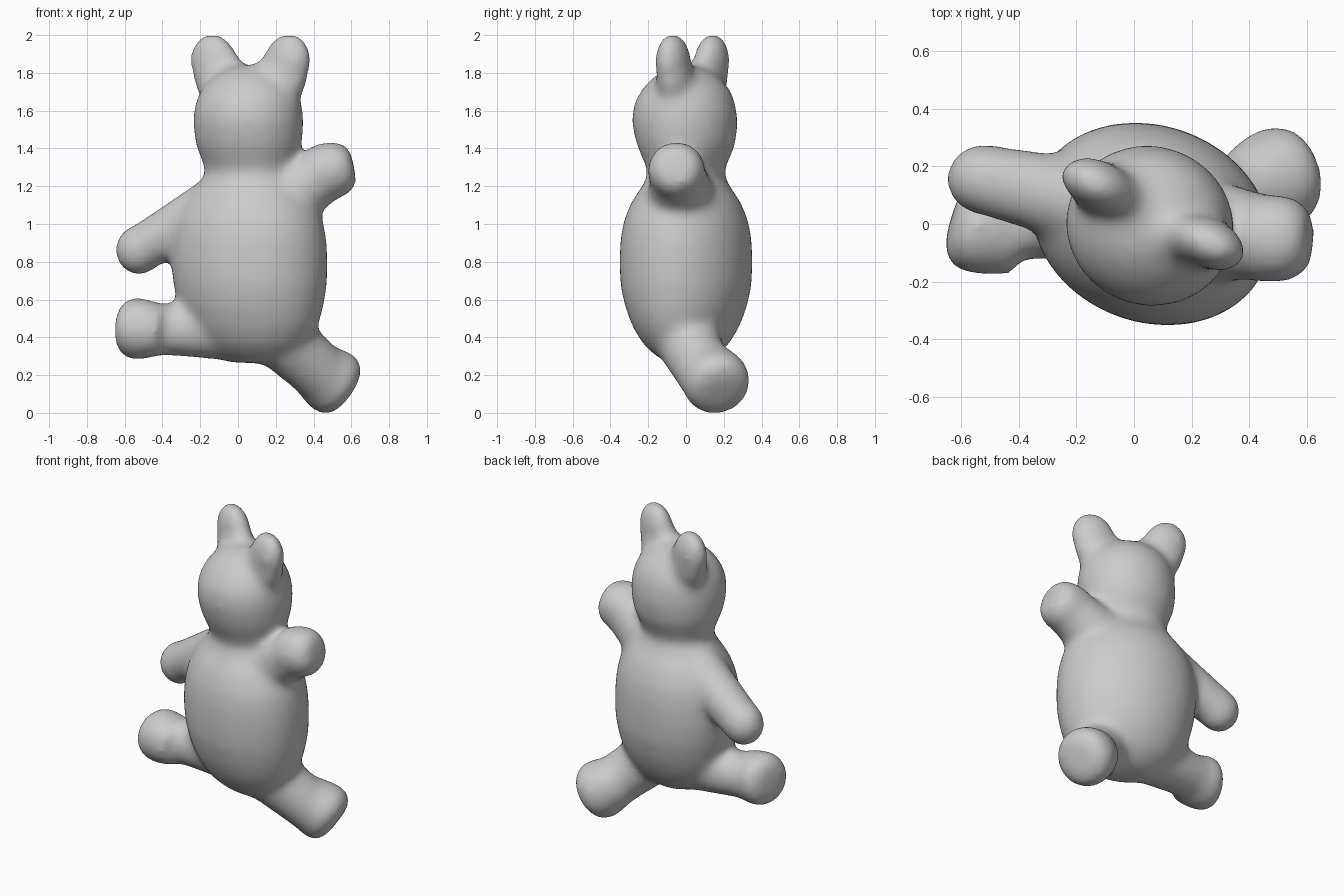
import bpy, bmesh
from math import sin, cos, tau, radians
from mathutils import Vector, Matrix

if "Cube" in bpy.data.objects:
    bpy.data.objects.remove(bpy.data.objects["Cube"])

bm = bmesh.new()
TWIST = Matrix.Rotation(radians(-20), 3, 'Z')


def lathe(rings, sides=40):
    """Stack of elliptical rings (z, centre x, centre y, radius x, radius y)."""
    loops = []
    for z, cx, cy, rx, ry in rings:
        loops.append([bm.verts.new(TWIST @ Vector((rx * cos(tau * i / sides),
                      ry * sin(tau * i / sides), 0)) + Vector((cx, cy, z)))
                      for i in range(sides)])
    for a, b in zip(loops, loops[1:]):
        for i in range(sides):
            j = (i + 1) % sides
            bm.faces.new((a[i], a[j], b[j], b[i]))
    bm.faces.new(loops[0][::-1])
    bm.faces.new(loops[-1])


def ball(center, radii, rot=None):
    m = Matrix.Translation(center) @ (rot or Matrix()) @ Matrix.Diagonal((*radii, 1))
    bmesh.ops.create_uvsphere(bm, u_segments=24, v_segments=16, radius=1, matrix=m)


def limb(start, end, r1, r2):
    """Tapered limb with a flat end."""
    a, b = Vector(start), Vector(end)
    d = b - a
    m = Matrix.Translation((a + b) / 2) @ d.to_track_quat('Z', 'Y').to_matrix().to_4x4()
    bmesh.ops.create_cone(bm, cap_ends=True, segments=28, radius1=r1, radius2=r2,
                          depth=d.length, matrix=m)


def pad(center, normal, r, steps):
    """Rounded foot or paw: cones through (offset along normal, radius scale)."""
    c, n = Vector(center), Vector(normal).normalized()
    for (o1, s1), (o2, s2) in zip(steps, steps[1:]):
        limb(c + n * (o1 - .006), c + n * o2, r * s1, r * s2)


# torso and head
lathe([(.265, .09, 0, .14, .09), (.30, .09, 0, .22, .15), (.36, .08, 0, .295, .215),
       (.45, .075, 0, .355, .27), (.55, .07, 0, .39, .31), (.67, .065, 0, .415, .338),
       (.80, .06, 0, .425, .343), (.92, .06, 0, .418, .338), (1.02, .06, 0, .40, .32),
       (1.12, .06, 0, .35, .28), (1.20, .06, 0, .285, .225), (1.27, .06, 0, .235, .192),
       (1.34, .058, 0, .255, .225), (1.42, .056, 0, .285, .26), (1.54, .055, -.007, .296, .281),
       (1.64, .055, -.007, .286, .268), (1.72, .055, 0, .25, .228), (1.78, .055, 0, .19, .17),
       (1.82, .055, 0, .12, .11), (1.84, .055, 0, .05, .05)])

# ears, with wide roots
turn = Matrix.Rotation(radians(-24), 4, 'Z')
for side, x, y, lean in ((-1, -.127, .137, -16), (1, .26, -.067, 16)):
    rot = turn @ Matrix.Rotation(radians(lean), 4, 'Y')
    ball((x, y, 1.857), (.136, .088, .158), rot)
    ball((x - side * .012, y * .9, 1.77), (.126, .095, .14), rot)
    ball((x - side * .075, y * .7, 1.785), (.11, .085, .125), rot)

# arms, with round hands
limb((-.08, .055, 1.125), (-.51, .153, .872), .155, .125)
ball((-.525, .155, .862), (.128, .125, .135))
limb((.22, -.02, 1.12), (.49, -.05, 1.285), .185, .143)
pad((.49, -.05, 1.283), (.96, -.02, .2), .155,
    ((-.08, .98), (0, 1), (.05, .97), (.09, .86), (.125, .6)))

# legs, with rounded feet
FOOT = ((-.17, .78), (-.05, .98), (0, 1), (.04, .94), (.07, .78), (.085, .5))
limb((.03, .03, .435), (-.50, .01, .443), .165, .13)
pad((-.552, -.005, .447), (-.93, .28, .05), .168, FOOT)
limb((.16, -.04, .46), (.50, .135, .155), .175, .15)
pad((.518, .165, .153), (.80, .22, -.55), .183, FOOT)

bmesh.ops.recalc_face_normals(bm, faces=bm.faces)
mesh = bpy.data.meshes.new("plush_bear")
bm.to_mesh(mesh)
bm.free()
bear = bpy.data.objects.new("plush_bear", mesh)
bpy.context.collection.objects.link(bear)

# fuse the parts into one soft skin
remesh = bear.modifiers.new("fuse", 'REMESH')
remesh.mode = 'VOXEL'
remesh.voxel_size = .018
remesh.use_smooth_shade = True
soft = bear.modifiers.new("soften", 'SMOOTH')
soft.factor = .5
soft.iterations = 40
